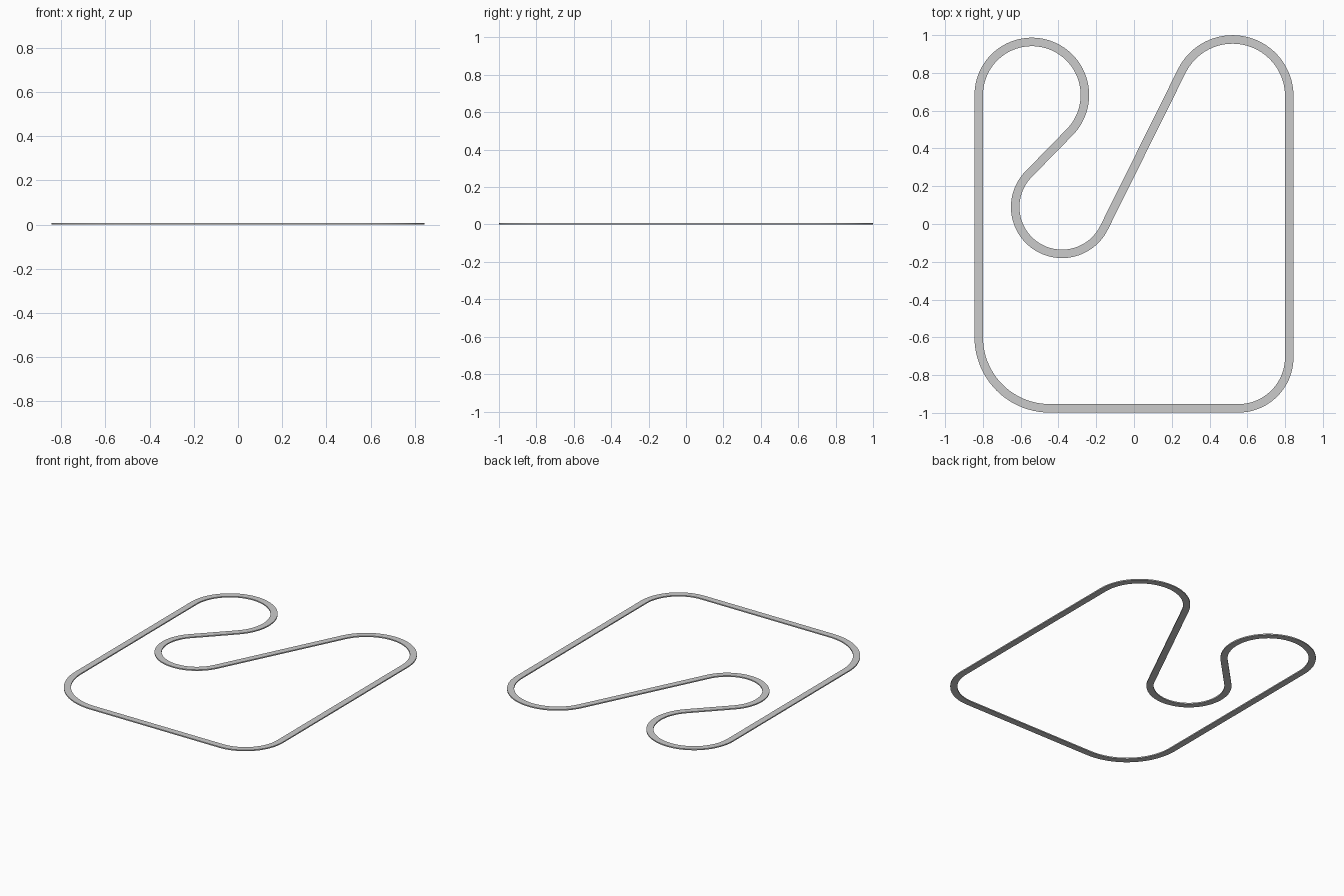
import bpy, bmesh, math
from mathutils import Vector

if "Cube" in bpy.data.objects:
    bpy.data.objects.remove(bpy.data.objects["Cube"])

WIDTH, HEIGHT = 0.045, 0.008

# Corners of the circuit: centre x, centre y, radius (positive = left turn, negative = right turn)
CORNERS = [
    (0.552, -0.706, 0.27),      # front right
    (0.522, 0.677, 0.30),       # back right
    (-0.381, 0.090, -0.248),    # inner hairpin
    (-0.541, 0.683, 0.281),     # back left
    (-0.446, -0.600, 0.376),    # front left
]


def tangent_heading(a, b):
    """Heading of the straight that leaves corner a and enters corner b."""
    dx, dy = b[0] - a[0], b[1] - a[1]
    return math.atan2(dy, dx) + math.asin((a[2] - b[2]) / math.hypot(dx, dy))


# Centreline samples: position and sideways direction
samples = []
n = len(CORNERS)
for i, (cx, cy, r) in enumerate(CORNERS):
    h_in = tangent_heading(CORNERS[i - 1], CORNERS[i])
    h_out = tangent_heading(CORNERS[i], CORNERS[(i + 1) % n])
    sweep = (h_out - h_in) % math.tau
    if r < 0:
        sweep -= math.tau
    steps = max(8, round(abs(sweep) / math.radians(4)))
    for k in range(steps + 1):
        h = h_in + sweep * k / steps
        right = Vector((math.sin(h), -math.cos(h), 0))
        samples.append((Vector((cx, cy, 0)) + right * r, right))

# Thin rectangular section swept round the closed centreline
section = [(-WIDTH / 2, 0), (WIDTH / 2, 0), (WIDTH / 2, HEIGHT), (-WIDTH / 2, HEIGHT)]
bm = bmesh.new()
rings = [[bm.verts.new(p + side * u + Vector((0, 0, z))) for u, z in section]
         for p, side in samples]
for i, ring in enumerate(rings):
    nxt = rings[(i + 1) % len(rings)]
    for j in range(4):
        k = (j + 1) % 4
        bm.faces.new((ring[j], ring[k], nxt[k], nxt[j]))
bmesh.ops.recalc_face_normals(bm, faces=bm.faces)

mesh = bpy.data.meshes.new("track")
bm.to_mesh(mesh)
bm.free()
track = bpy.data.objects.new("track", mesh)
bpy.context.collection.objects.link(track)

# Smooth bends, sharp edges
bpy.context.view_layer.objects.active = track
track.select_set(True)
bpy.ops.object.shade_smooth_by_angle(angle=math.radians(30))
